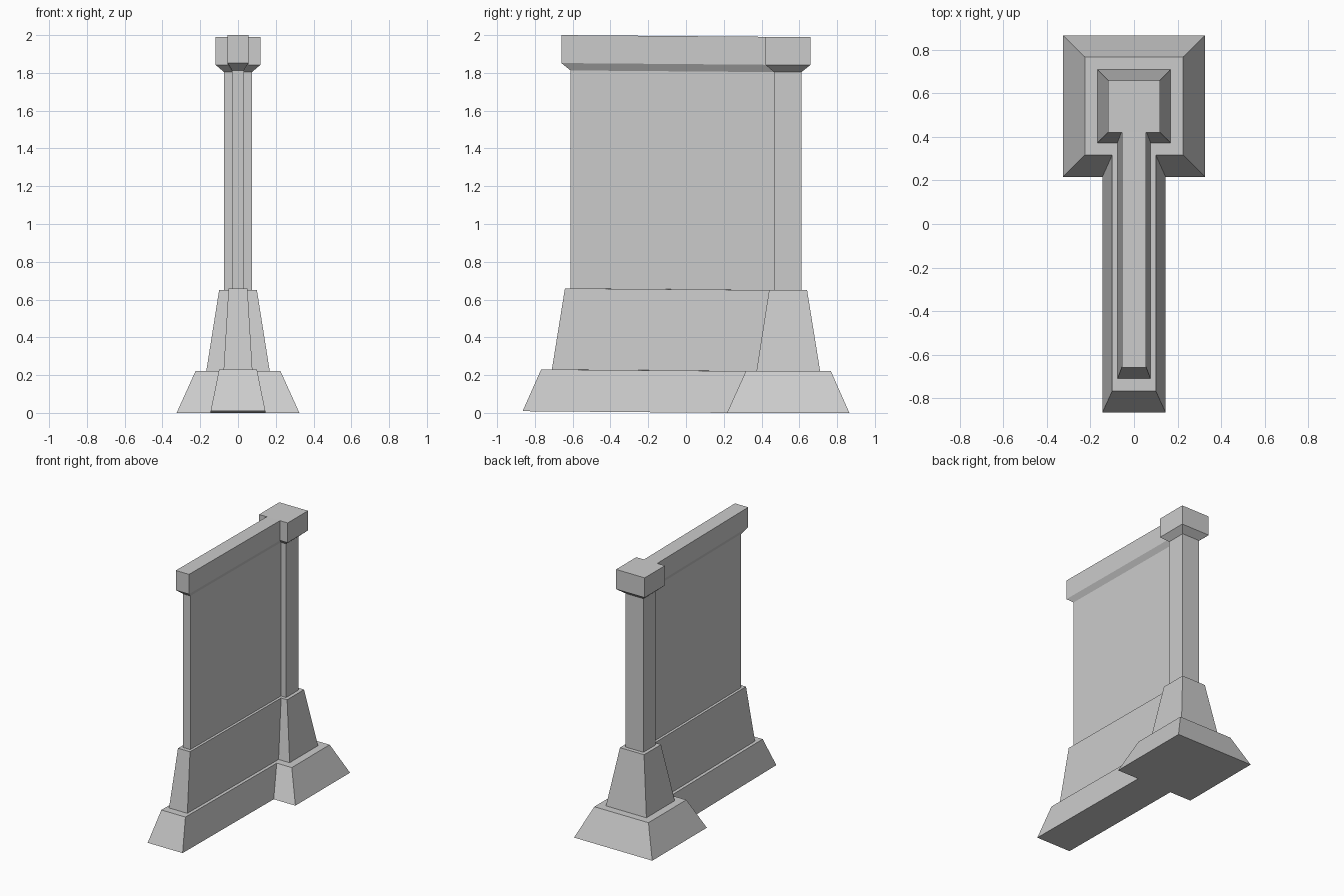
import bpy, bmesh

if "Cube" in bpy.data.objects:
    bpy.data.objects.remove(bpy.data.objects["Cube"])

RISE = 0.009  # the free end of the wall sits slightly higher than the post

# Each level: z, post half width, post y min, wall half width, outer y extent
LEVELS = [
    (0.000, 0.325, 0.217, 0.145, 0.865),  # footing bottom
    (0.221, 0.225, 0.317, 0.100, 0.767),  # footing top
    (0.221, 0.168, 0.373, 0.076, 0.710),  # plinth bottom
    (0.650, 0.100, 0.440, 0.050, 0.641),  # plinth top
    (0.650, 0.074, 0.466, 0.031, 0.611),  # shaft bottom
    (1.804, 0.074, 0.466, 0.031, 0.611),  # shaft top
    (1.843, 0.119, 0.420, 0.055, 0.660),  # coping underside
    (1.991, 0.119, 0.420, 0.055, 0.660),  # coping top
]


def keyhole_ring(bm, z, post, y0, wall, y1):
    """Outline of a thin wall that ends in a square post."""
    half = [(wall, -y1, z + RISE), (wall, y0, z), (post, y0, z), (post, y1, z)]
    points = half + [(-x, y, h) for x, y, h in reversed(half)]
    return [bm.verts.new(p) for p in points]


def cap(bm, ring):
    """Close an outline with one face for the post and one for the wall."""
    bm.faces.new(ring[1:7])
    bm.faces.new([ring[0], ring[1], ring[6], ring[7]])


# Wall and end post: stepped outlines joined into one closed body
bm = bmesh.new()
rings = [keyhole_ring(bm, *level) for level in LEVELS]
for low, high in zip(rings, rings[1:]):
    for i in range(8):
        j = (i + 1) % 8
        bm.faces.new((low[i], low[j], high[j], high[i]))
cap(bm, rings[0])
cap(bm, rings[-1])
bmesh.ops.recalc_face_normals(bm, faces=bm.faces[:])

mesh = bpy.data.meshes.new("wall_with_end_post")
bm.to_mesh(mesh)
bm.free()
bpy.context.collection.objects.link(bpy.data.objects.new("wall_with_end_post", mesh))
